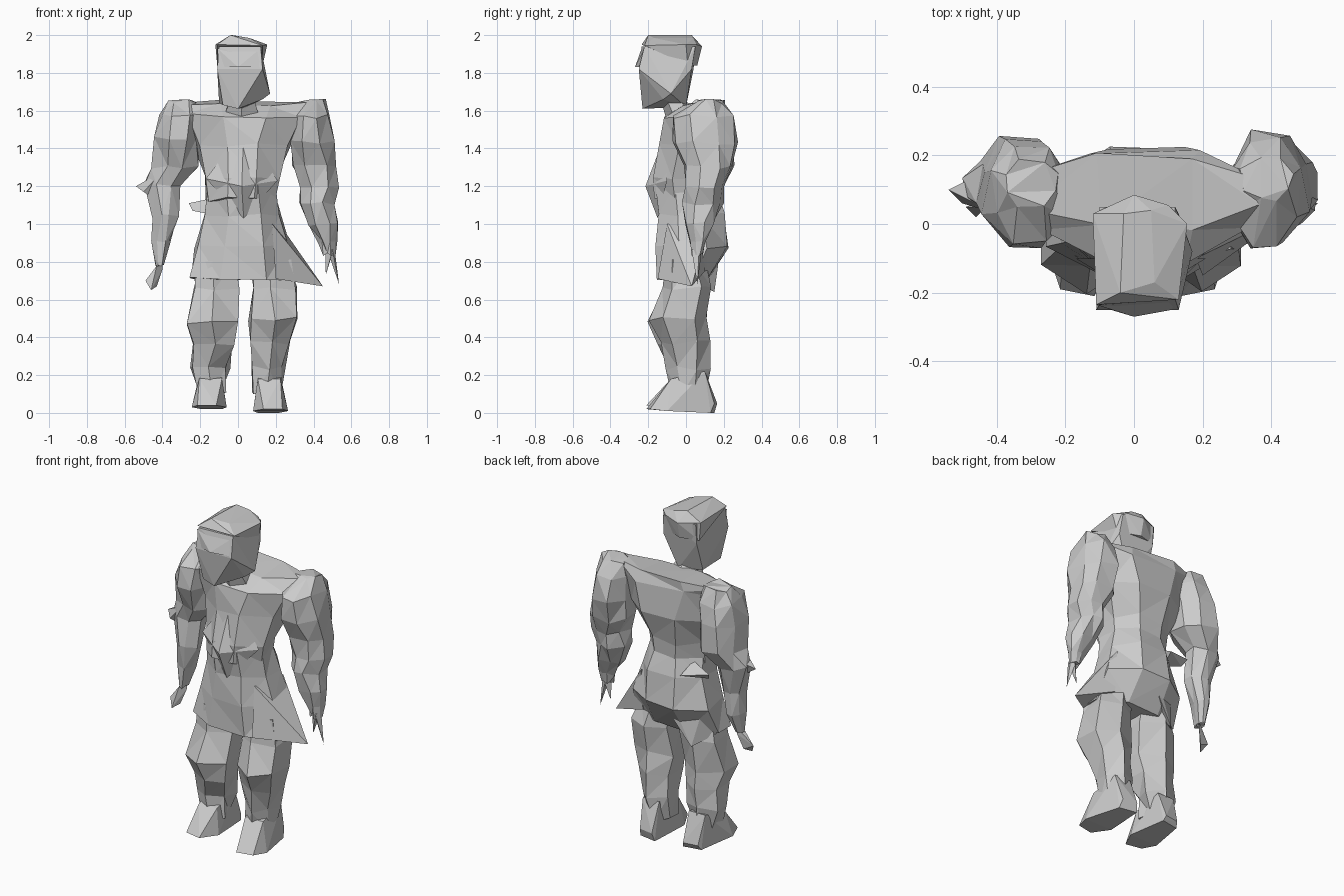
import bpy, bmesh, math, random
random.seed(4)


def finish(name, bm):
    bmesh.ops.recalc_face_normals(bm, faces=bm.faces[:])
    bmesh.ops.triangulate(bm, faces=bm.faces[:])
    me = bpy.data.meshes.new(name)
    bm.to_mesh(me)
    bm.free()
    ob = bpy.data.objects.new(name, me)
    bpy.context.collection.objects.link(ob)
    return ob


def loft(name, rings, n=6, jitter=0.012):
    """Rings: (cx, cy, z, rx, ry, back widening, back lift)."""
    bm = bmesh.new()
    loops = []
    k = 1 / math.cos(math.pi / n)
    for ring in rings:
        cx, cy, z, rx, ry, widen, lift = (tuple(ring) + (0, 0))[:7]
        j = min(jitter, rx * 0.3)
        loop = []
        for i in range(n):
            a = 2 * math.pi * (i + 0.5) / n
            c, s = math.cos(a) * k, math.sin(a) * k
            if n == 6:
                s /= k
            loop.append(bm.verts.new((cx + rx * c * (1 + widen * s) + random.uniform(-j, j),
                                      cy + ry * s + random.uniform(-j, j),
                                      max(0, z + lift * s + random.uniform(-j, j)))))
        loops.append(loop)
    for a, b in zip(loops, loops[1:]):
        for i in range(n):
            bm.faces.new((a[i], a[(i + 1) % n], b[(i + 1) % n], b[i]))
    bm.faces.new(loops[0])
    bm.faces.new(loops[-1])
    return finish(name, bm)


def hull(name, pts):
    bm = bmesh.new()
    for p in pts:
        bm.verts.new(p)
    bmesh.ops.convex_hull(bm, input=bm.verts[:])
    return finish(name, bm)


# Torso: yoke across the shoulders, tapering to the belly
loft("torso", [(.03, .095, 1.64, .34, .105, .05, .01), (.03, .05, 1.58, .33, .165, .15, .01),
               (.03, .045, 1.42, .245, .18, .15), (.02, .0, 1.25, .19, .165),
               (.02, .0, 1.13, .18, .17)], 8)
# Tunic skirt with a flared corner and the pointed panel above it
loft("tunic_skirt", [(.02, 0, 1.2, .175, .16), (.025, .02, 1.05, .205, .175),
                     (.025, .03, .88, .245, .185), (.03, -.02, .71, .275, .13)], 8)
hull("chest_panel", [(-.17, -.10, 1.24), (.21, -.10, 1.23), (.03, -.15, 1.03),
                     (.02, -.215, 1.2), (.03, -.10, 1.5)])
hull("skirt_flare", [(.18, -.1, 1.0), (.22, .12, 1.0), (.45, .03, .67),
                     (.2, -.15, .71), (.22, .1, .75)])
hull("skirt_back_left", [(-.2, .08, .95), (.0, .18, .95), (-.23, .04, .7),
                         (-.14, .15, .64), (-.18, -.05, .8), (-.04, .17, .78)])
hull("belt_pouch", [(-.12, .1, 1.14), (-.1, .2, 1.08), (-.26, .15, 1.11),
                    (-.14, .08, 1.05), (-.24, .12, 1.07)])

# Head: neck, face and cap
loft("neck", [(.02, -.01, 1.57, .09, .10), (.02, -.08, 1.67, .06, .06)], 6, .004)
hull("face", [(-.08, -.22, 1.63), (.0, -.23, 1.61), (.13, -.12, 1.66), (.17, -.08, 1.69),
              (-.1, -.02, 1.64), (.05, .0, 1.62), (-.11, -.25, 1.82), (.13, -.25, 1.82),
              (-.1, .04, 1.82), (.13, .03, 1.82), (-.10, -.235, 1.94), (.12, -.22, 1.94),
              (-.1, .05, 1.94), (.12, .05, 1.94)])
hull("cap", [(-.11, -.235, 1.95), (.13, -.22, 1.945), (.155, 0, 1.95), (.1, .055, 1.95),
             (.0, .085, 1.94), (-.12, .03, 1.95), (-.04, -.2, 2.0), (.06, -.17, 1.985),
             (.05, .04, 1.985), (-.03, .03, 2.0), (-.11, .03, 1.84), (.13, .01, 1.84),
             (0, .06, 1.84)])
hull("cap_peak", [(-.11, -.235, 1.93), (.12, -.22, 1.93), (.0, -.27, 1.83), (-.1, -.24, 1.83),
                  (.11, -.25, 1.83)])

# Arms
loft("left_arm", [(-.30, .12, 1.65, .075, .06), (-.30, .085, 1.57, .105, .145),
                  (-.325, .09, 1.45, .115, .155), (-.335, .12, 1.3, .115, .125),
                  (-.40, .11, 1.2, .09, .085), (-.385, .09, 1.04, .065, .07),
                  (-.405, .09, .9, .045, .05), (-.415, .07, .78, .025, .03)], 8)
hull("left_elbow", [(-.54, .1, 1.2), (-.4, .03, 1.28), (-.4, .17, 1.27), (-.42, .1, 1.12),
                    (-.5, .06, 1.17)])
hull("left_hand", [(-.4, .08, .8), (-.43, .05, .78), (-.49, .05, .7), (-.46, .02, .65),
                   (-.43, .06, .67), (-.4, .08, .76)])
loft("right_arm", [(.39, .13, 1.65, .07, .06), (.38, .09, 1.57, .10, .155),
                   (.395, .1, 1.43, .115, .165), (.41, .12, 1.3, .12, .125),
                   (.435, .1, 1.2, .095, .10), (.42, .09, 1.11, .085, .10),
                   (.455, .07, 1.0, .08, .065), (.48, .06, .9, .045, .045),
                   (.485, .06, .84, .03, .03)], 8)
for x, z in ((.535, .68), (.465, .73)):
    hull("right_fingers", [(.46, .05, .9), (.51, .07, .88), (.49, .08, .83), (x, .06, z),
                           (.5, .03, .86)])

# Legs and boots; one stance differs slightly from the other
legs = {"left": [(-.12, .0, .8, .10, .12), (-.115, .0, .66, .115, .135),
                 (-.14, -.045, .47, .135, .15), (-.13, -.02, .37, .10, .14),
                 (-.155, .01, .25, .10, .11), (-.145, .01, .1, .07, .09)],
        "right": [(.17, .0, .8, .10, .12), (.185, .0, .66, .115, .135),
                  (.19, -.04, .5, .125, .15), (.17, -.01, .37, .105, .13),
                  (.165, .01, .24, .08, .11), (.155, .01, .1, .065, .09)]}
for side, rings in legs.items():
    loft(side + "_leg", rings, 6, .015)
    s, x, dz = (-1, -.145, .02) if side == "left" else (1, .165, 0)
    # Boots turn their toes slightly outwards
    hull(side + "_boot", [(x - .06, -.08, .18), (x + .06, -.08, .18), (x - .055, .1, .22),
                          (x + .055, .1, .22), (x - .05 * s, .165, .05), (x + .04 * s, .15, .05),
                          (x + .1 * s, -.1, .01 + dz), (x + .07 * s, -.19, .02 + dz),
                          (x - .03 * s, -.21, .02 + dz), (x - .085 * s, -.1, .01 + dz),
                          (x - .06 * s, .15, dz), (x + .05 * s, .13, dz)])
